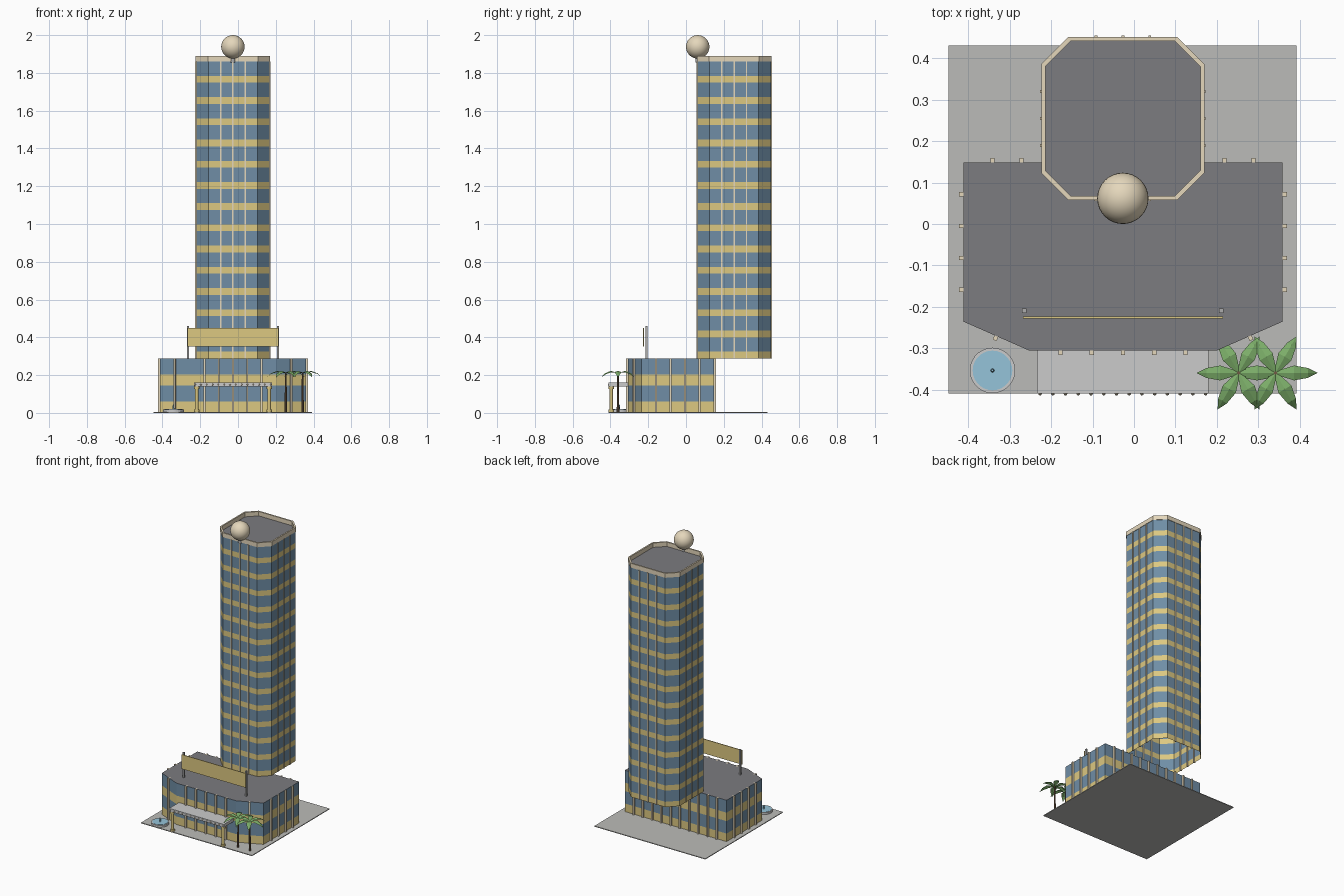
import bpy, bmesh, math
from mathutils import Vector, Matrix

if "Cube" in bpy.data.objects:
    bpy.data.objects.remove(bpy.data.objects["Cube"])


def mat(name, r, g, b):
    m = bpy.data.materials.new(name)
    m.diffuse_color = (r, g, b, 1)
    m.use_nodes = True
    m.node_tree.nodes["Principled BSDF"].inputs["Base Color"].default_value = m.diffuse_color
    return m


GLASS = mat("glass", 0.16, 0.27, 0.38)
GOLD = mat("gold_band", 0.72, 0.58, 0.22)
ROOF = mat("roof_grey", 0.2, 0.2, 0.215)
CREAM = mat("cream", 0.78, 0.68, 0.5)
PAVE = mat("paving", 0.5, 0.5, 0.48)
PALE = mat("pale_stone", 0.68, 0.68, 0.66)
METAL = mat("metal", 0.42, 0.42, 0.42)
WATER = mat("water", 0.3, 0.55, 0.7)
LEAF = mat("leaf", 0.2, 0.42, 0.14)
BARK = mat("bark", 0.16, 0.1, 0.06)


def finish(name, bm, *mats):
    me = bpy.data.meshes.new(name)
    bm.to_mesh(me)
    bm.free()
    for m in mats:
        me.materials.append(m)
    ob = bpy.data.objects.new(name, me)
    bpy.context.collection.objects.link(ob)
    return ob


def add_box(bm, centre, size, angle=0):
    mx = (Matrix.Translation(centre) @ Matrix.Rotation(angle, 4, 'Z')
          @ Matrix.Diagonal((*size, 1)))
    bmesh.ops.create_cube(bm, size=1, matrix=mx)


def add_cyl(bm, x, y, z0, z1, r0, r1=None, seg=12):
    bmesh.ops.create_cone(bm, cap_ends=True, segments=seg, radius1=r0,
                          radius2=r0 if r1 is None else r1, depth=z1 - z0,
                          matrix=Matrix.Translation((x, y, (z0 + z1) / 2)))


def box(name, lo, hi, m):
    lo, hi = Vector(lo), Vector(hi)
    bm = bmesh.new()
    add_box(bm, (lo + hi) / 2, hi - lo)
    return finish(name, bm, m)


def banded_block(name, outline, z0, floors, floor_h, band_h, gap, fin_w, fin_out):
    """Open-bottomed wall shell with spandrel bands, flat roof and vertical fins."""
    zs = [z0]
    for i in range(floors):
        zs += [z0 + i * floor_h + band_h, z0 + (i + 1) * floor_h]
    bm = bmesh.new()
    rings = [[bm.verts.new((x, y, z)) for x, y in outline] for z in zs]
    n = len(outline)
    for k in range(len(zs) - 1):
        for i in range(n):
            j = (i + 1) % n
            f = bm.faces.new((rings[k][i], rings[k][j], rings[k + 1][j], rings[k + 1][i]))
            f.material_index = k % 2
    bm.faces.new(rings[-1]).material_index = 2
    finish(name + "_walls", bm, GOLD, GLASS, ROOF)
    # fins evenly spaced along each wall
    bm = bmesh.new()
    for i in range(n):
        a, b = Vector(outline[i]), Vector(outline[(i + 1) % n])
        d = b - a
        count = int(d.length / gap)
        for k in range(1, count):
            p = a + d * (k / count)
            add_box(bm, (p.x, p.y, (z0 + zs[-1]) / 2),
                    (fin_w, fin_out * 2, zs[-1] - z0), math.atan2(d.y, d.x))
    finish(name + "_fins", bm, CREAM)
    return zs[-1]


# paved site
box("site_slab", (-0.448, -0.41, 0), (0.393, 0.431, 0.005), PAVE)

# podium with angled front corners
podium = [(-0.412, -0.236), (-0.253, -0.306), (0.2, -0.306), (0.359, -0.236),
          (0.359, 0.149), (-0.412, 0.149)]
banded_block("podium", podium, 0.002, 2, 0.143, 0.058, 0.07, 0.01, 0.011)

# chamfered tower overhanging the back
CX, CY, H, C = -0.027, 0.255, 0.194, 0.13
tower = [(CX + x, CY + y) for x, y in
         [(-C, -H), (C, -H), (H, -C), (H, C), (C, H), (-C, H), (-H, C), (-H, -C)]]
top = banded_block("tower", tower, 0.288, 14, 0.1123, 0.036, 0.06, 0.007, 0.006)

# parapet ring
bm = bmesh.new()
loops = []
for s, z in [(1.015, top), (1.015, top + 0.03), (0.965, top + 0.03), (0.965, top)]:
    loops.append([bm.verts.new((CX + (x - CX) * s, CY + (y - CY) * s, z)) for x, y in tower])
for k in range(4):
    p, q = loops[k], loops[(k + 1) % 4]
    for i in range(8):
        j = (i + 1) % 8
        bm.faces.new((p[i], p[j], q[j], q[i]))
finish("tower_parapet", bm, CREAM)

# roof ball on a short post
bm = bmesh.new()
add_cyl(bm, CX, 0.062, top - 0.005, 1.9, 0.012)
finish("ball_post", bm, METAL)
bm = bmesh.new()
bmesh.ops.create_uvsphere(bm, u_segments=32, v_segments=16, radius=0.062,
                          matrix=Matrix.Translation((CX, 0.062, 1.938)))
for f in bm.faces:
    f.smooth = True
finish("roof_ball", bm, CREAM)

# blank roof sign on two posts
box("sign_board", (-0.268, -0.228, 0.352), (0.215, -0.223, 0.45), GOLD)
bm = bmesh.new()
for x in (-0.265, 0.211):
    add_box(bm, (x, -0.21, 0.373), (0.011, 0.011, 0.174))
finish("sign_posts", bm, METAL)

# entrance canopy, columns and edge lamps
box("canopy_slab", (-0.234, -0.41, 0.14), (0.18, -0.304, 0.16), PALE)
bm = bmesh.new()
for x in (CX - 0.192, CX + 0.192):
    add_cyl(bm, x, -0.396, 0.005, 0.14, 0.009)
    add_cyl(bm, x, -0.396, 0.005, 0.017, 0.014)
    add_cyl(bm, x, -0.396, 0.126, 0.14, 0.014)
finish("canopy_columns", bm, GOLD)
bm = bmesh.new()
for i in range(14):
    bmesh.ops.create_icosphere(bm, subdivisions=1, radius=0.005, matrix=Matrix.Translation(
        (CX - 0.2 + 0.4 * i / 13, -0.41, 0.15)))
finish("canopy_lamps", bm, CREAM)

# fountain
FX, FY = -0.342, -0.354
bm = bmesh.new()
add_cyl(bm, FX, FY, 0.004, 0.018, 0.055, seg=28)
finish("fountain_basin", bm, PALE)
bm = bmesh.new()
add_cyl(bm, FX, FY, 0.017, 0.0195, 0.048, seg=28)
add_cyl(bm, FX, FY, 0.018, 0.045, 0.005, 0.003, seg=8)
finish("fountain_water", bm, WATER)

# palms: thin trunk and six drooping folded fronds
profile = [(0.0, 0.004, 0.212), (0.045, 0.018, 0.222), (0.078, 0.012, 0.21), (0.102, 0.0, 0.188)]
for n, px in enumerate((0.253, 0.342)):
    py = -0.36
    bm = bmesh.new()
    add_cyl(bm, px, py, 0.004, 0.213, 0.007, 0.004, seg=8)
    finish(f"palm_trunk_{n + 1}", bm, BARK)
    bm = bmesh.new()
    for k in range(6):
        rot = Matrix.Translation((px, py, 0)) @ Matrix.Rotation(k * math.pi / 3, 4, 'Z')
        rows = [[bm.verts.new(rot @ Vector((r, s * w, z - abs(s) * w * 0.3)))
                 for s in (-1, 0, 1)] for r, w, z in profile[:-1]]
        r, w, z = profile[-1]
        tip = bm.verts.new(rot @ Vector((r, 0, z)))
        for a, b in zip(rows, rows[1:]):
            for i in (0, 1):
                bm.faces.new((a[i], b[i], b[i + 1], a[i + 1]))
        for i in (0, 1):
            bm.faces.new((rows[-1][i], tip, rows[-1][i + 1]))
    finish(f"palm_fronds_{n + 1}", bm, LEAF)
